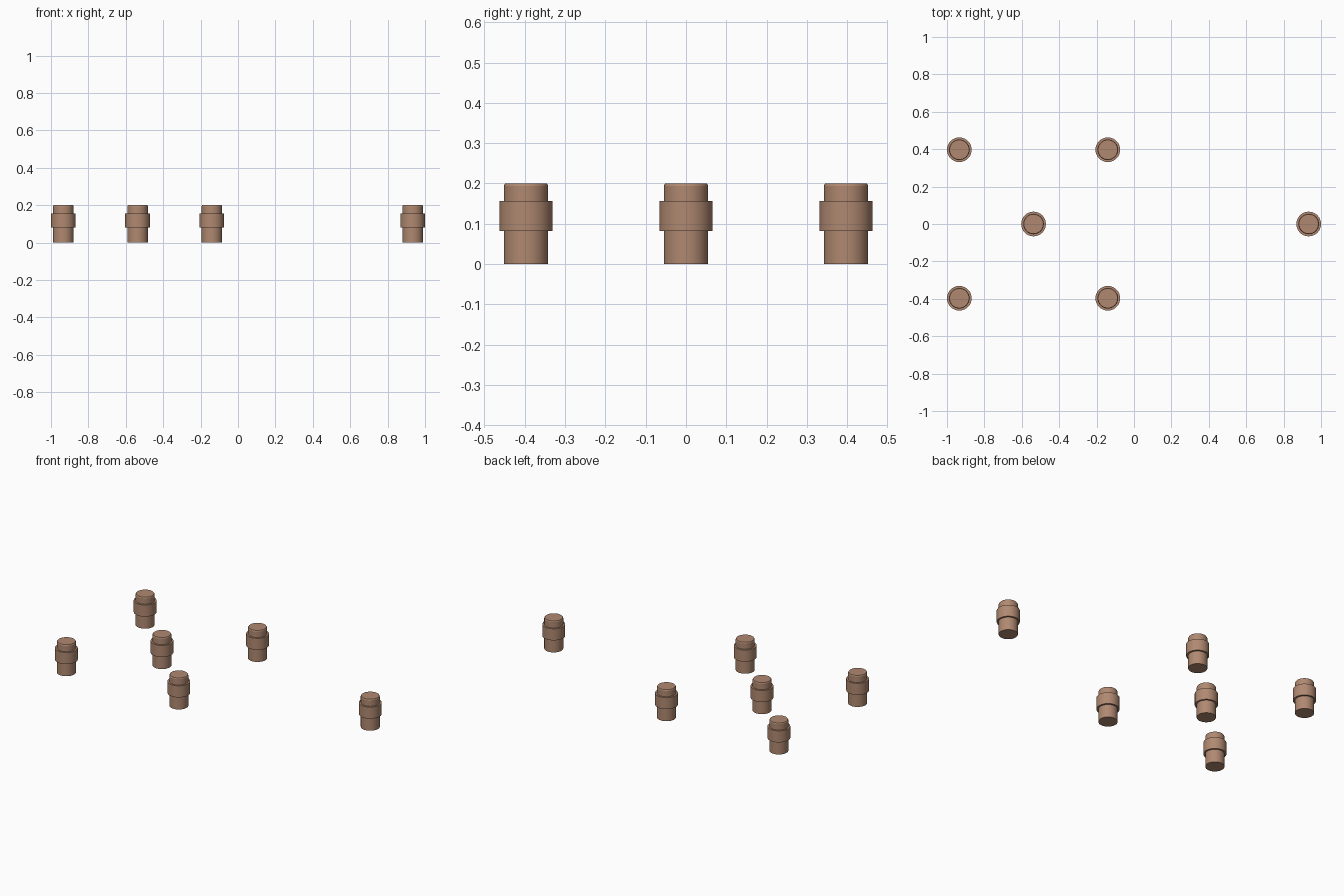
import bpy, bmesh, math

if "Cube" in bpy.data.objects:
    bpy.data.objects.remove(bpy.data.objects["Cube"])

mat = bpy.data.materials.new("tan brown")
mat.diffuse_color = (0.434, 0.25, 0.165, 1)
mat.use_nodes = True
mat.node_tree.nodes["Principled BSDF"].inputs["Base Color"].default_value = mat.diffuse_color

SIDES = 32
# peg outline (radius, height): shaft, wide collar, chamfered cap
PROFILE = [(0.055, 0), (0.055, 0.082), (0.066, 0.082), (0.066, 0.156),
           (0.055, 0.156), (0.055, 0.194), (0.052, 0.2)]


def make_peg_mesh():
    bm = bmesh.new()
    rings = []
    for r, z in PROFILE:
        rings.append([bm.verts.new((r * math.cos(2 * math.pi * i / SIDES),
                                    r * math.sin(2 * math.pi * i / SIDES), z))
                      for i in range(SIDES)])
    for a, b in zip(rings, rings[1:]):
        for i in range(SIDES):
            j = (i + 1) % SIDES
            bm.faces.new((a[i], a[j], b[j], b[i]))
    # flat bottom and top
    bm.faces.new(rings[0][::-1])
    bm.faces.new(rings[-1])
    mesh = bpy.data.meshes.new("peg")
    bm.to_mesh(mesh)
    bm.free()
    mesh.materials.append(mat)
    return mesh


# four corner pegs, one in their middle, one far to the right
D = 0.397
CX = -0.537
spots = {"middle_peg": (CX, 0), "far_right_peg": (0.934, 0)}
for side, sx in (("left", -1), ("right", 1)):
    for depth, sy in (("front", -1), ("back", 1)):
        spots[f"{depth}_{side}_peg"] = (CX + sx * D, sy * D)

mesh = make_peg_mesh()
for name, (x, y) in spots.items():
    peg = bpy.data.objects.new(name, mesh)
    peg.location = (x, y, 0)
    bpy.context.collection.objects.link(peg)

# smooth round walls, sharp rims
bpy.context.view_layer.objects.active = peg
peg.select_set(True)
bpy.ops.object.shade_smooth_by_angle(angle=math.radians(25))
